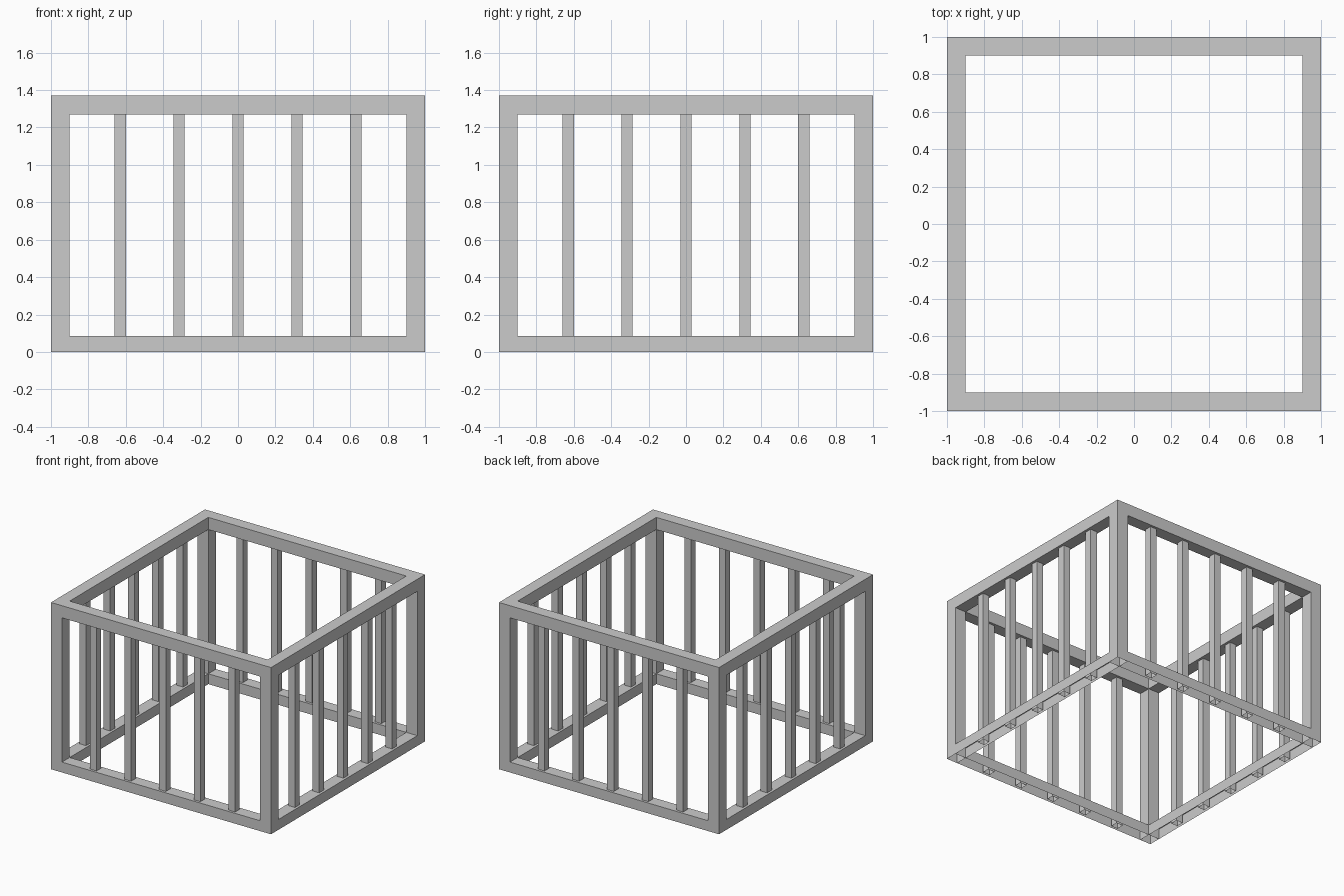
import bpy, bmesh
from mathutils import Vector

if "Cube" in bpy.data.objects:
    bpy.data.objects.remove(bpy.data.objects["Cube"])

XY = [-1, -0.9, 0.9, 1]          # rail and post grid lines
Z = [0, 0.085, 1.27, 1.37]
BAR = 0.03                       # half width of a bar
PITCH = 0.315


def finish(bm, name):
    mesh = bpy.data.meshes.new(name)
    bm.to_mesh(mesh)
    bm.free()
    obj = bpy.data.objects.new(name, mesh)
    bpy.context.collection.objects.link(obj)


def solid(c):
    # frame cells lie on the edges of a 3x3x3 cell box
    return all(0 <= v <= 2 for v in c) and sum(v != 1 for v in c) >= 2


def add_face(bm, pts, normal):
    face = bm.faces.new([bm.verts.new(p) for p in pts])
    face.normal_update()
    if face.normal.dot(normal) < 0:
        face.normal_flip()


# Frame: posts and rails as one shell, open underneath
bm = bmesh.new()
cells = [(i, j, k) for i in range(3) for j in range(3) for k in range(3)]
for c in filter(solid, cells):
    for axis in range(3):
        for side in (0, 1):
            n = [0, 0, 0]
            n[axis] = 2 * side - 1
            other = tuple(a + b for a, b in zip(c, n))
            # post walls continue down inside the hollow bottom rails
            post_wall = c[2] == 0 and axis < 2 and c[0] != 1 and c[1] != 1
            if solid(other) and not post_wall:
                continue
            if c[2] == 0 and n[2] == -1:
                continue
            pts = []
            for u, v in ((0, 0), (1, 0), (1, 1), (0, 1)):
                idx = list(c)
                idx[axis] += side
                idx[(axis + 1) % 3] += u
                idx[(axis + 2) % 3] += v
                pts.append((XY[idx[0]], XY[idx[1]], Z[idx[2]]))
            add_face(bm, pts, Vector(n))
bmesh.ops.remove_doubles(bm, verts=bm.verts[:], dist=1e-4)
finish(bm, "frame")


# Bars: five open square tubes on each side, running into the rails
def bar_row(name, along_x, offset):
    bm = bmesh.new()
    for i in range(-2, 3):
        x, y = (i * PITCH, offset) if along_x else (offset, i * PITCH)
        ring = [(x - BAR, y - BAR), (x + BAR, y - BAR),
                (x + BAR, y + BAR), (x - BAR, y + BAR)]
        low = [bm.verts.new((*p, Z[0])) for p in ring]
        high = [bm.verts.new((*p, Z[2])) for p in ring]
        for a in range(4):
            b = (a + 1) % 4
            bm.faces.new((low[a], low[b], high[b], high[a]))
    finish(bm, name)


bar_row("front_bars", True, -0.95)
bar_row("back_bars", True, 0.95)
bar_row("left_bars", False, -0.95)
bar_row("right_bars", False, 0.95)
